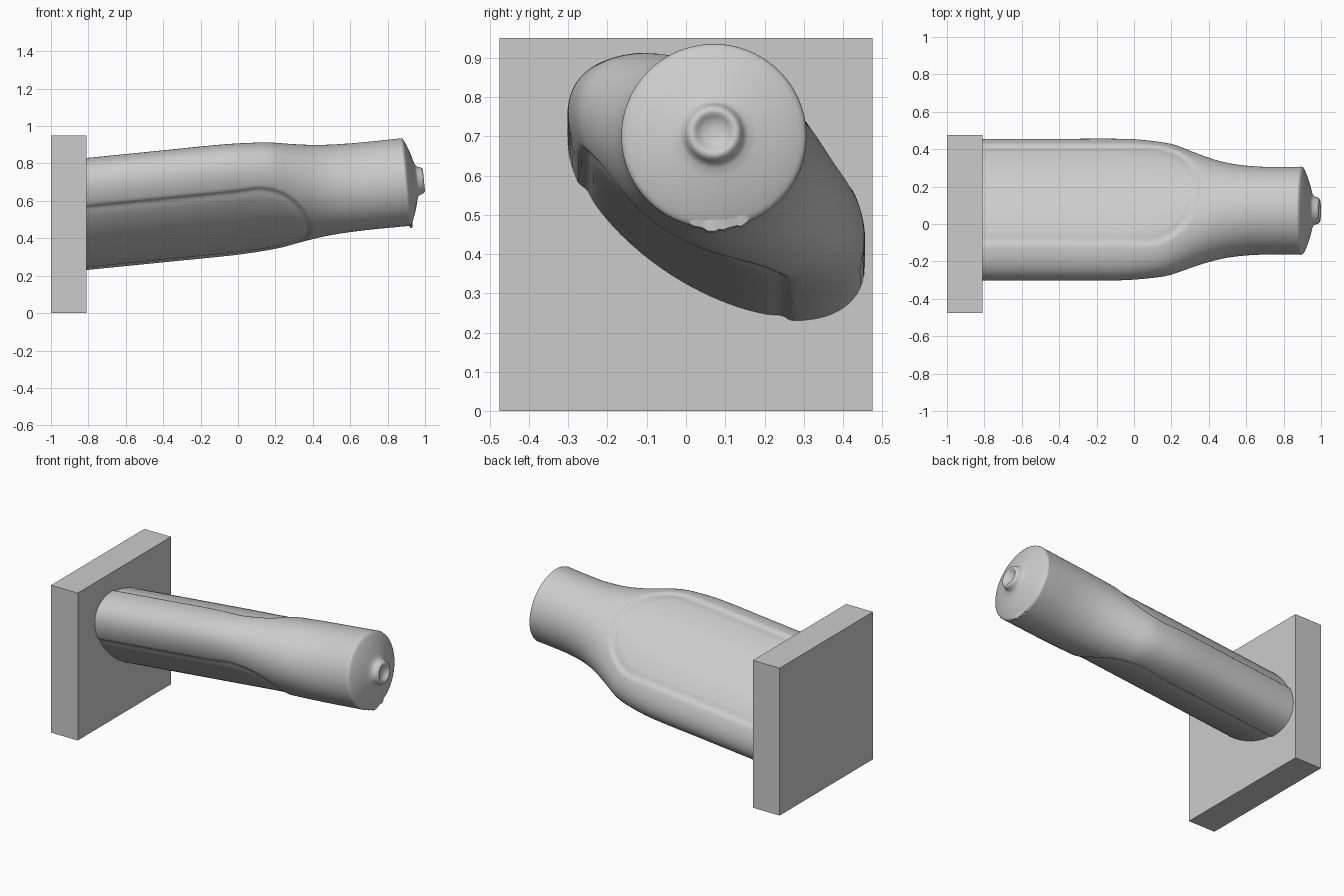
import bpy, bmesh, math, random

if "Cube" in bpy.data.objects:
    bpy.data.objects.remove(bpy.data.objects["Cube"])

SLOPE = 0.1                      # upward tilt of the grip axis
PHI = math.atan(SLOPE)
TILT = math.radians(-32.7)       # roll of the oval section
SEG = 160


def axis_point(X, dy, dz):
    """Point at axis station X, offset in the plane square to the axis."""
    cy = 0.077 - 0.006 * max(0, min(1, X / 0.7))
    return (X - dz * math.sin(PHI), cy + dy, 0.53 + SLOPE * (X + 0.81) + dz * math.cos(PHI))


def smooth(e0, e1, v):
    t = max(0, min(1, (v - e0) / (e1 - e0)))
    return t * t * (3 - 2 * t)


def spline(keys, X):
    """Catmull-Rom through (X, value, value) keys."""
    i = max(j for j in range(len(keys) - 1) if keys[j][0] <= X or j == 0)
    k = [keys[max(0, min(len(keys) - 1, i + d))] for d in (-1, 0, 1, 2)]
    h = k[2][0] - k[1][0]
    t = (X - k[1][0]) / h
    out = []
    for c in (1, 2):
        m1 = (k[2][c] - k[0][c]) / (k[2][0] - k[0][0]) * h
        m2 = (k[3][c] - k[1][c]) / (k[3][0] - k[1][0]) * h
        out.append((2*t**3 - 3*t*t + 1) * k[1][c] + (t**3 - 2*t*t + t) * m1
                   + (3*t*t - 2*t**3) * k[2][c] + (t**3 - t*t) * m2)
    return out


def loft(name, rings, cap_start=False, cap_end=False, closed=True, angle=40):
    bm = bmesh.new()
    vr = [[bm.verts.new(p) for p in r] for r in rings]
    n = len(rings[0])
    for r0, r1 in zip(vr, vr[1:]):
        for i in range(n if closed else n - 1):
            j = (i + 1) % n
            bm.faces.new((r0[i], r0[j], r1[j], r1[i]))
    if cap_start:
        bm.faces.new(vr[0])
    if cap_end:
        bm.faces.new(vr[-1])
    bmesh.ops.recalc_face_normals(bm, faces=bm.faces)
    me = bpy.data.meshes.new(name)
    bm.to_mesh(me)
    bm.free()
    ob = bpy.data.objects.new(name, me)
    bpy.context.collection.objects.link(ob)
    bpy.ops.object.select_all(action='DESELECT')
    ob.select_set(True)
    bpy.context.view_layer.objects.active = ob
    bpy.ops.object.shade_smooth_by_angle(angle=math.radians(angle))
    return ob


# Mounting plate
bpy.ops.mesh.primitive_cube_add(size=1, location=(-0.905, 0, 0.475))
plate = bpy.context.object
plate.name = "mounting_plate"
plate.scale = (0.19, 0.95, 0.95)

# Oval body narrowing to a round neck, with a recessed panel on each flat side
keys = [(-0.87, .426, .225), (-0.4, .426, .225), (-0.05, .425, .225), (0.1, .410, .225),
        (0.2, .389, .225), (0.3, .343, .226), (0.4, .297, .228), (0.5, .262, .231),
        (0.6, .243, .233), (0.7, .235, .234), (0.895, .235, .235)]


def body_ring(X):
    a, b = spline(keys, X)
    pts = []
    for i in range(SEG):
        t = 2 * math.pi * i / SEG
        u, v = a * math.cos(t), b * math.sin(t)
        ex = max(0, X - 0.08) / 0.30
        r = math.hypot(ex, u / 0.325)
        depth = 0.010 * (1 - smooth(0.90, 1.0, r)) + 0.003 * (
            smooth(0.80, 0.90, r) - smooth(0.90, 1.0, r))
        v -= math.copysign(min(depth, abs(v)), v)
        pts.append(axis_point(X, u * math.cos(TILT) - v * math.sin(TILT),
                              u * math.sin(TILT) + v * math.cos(TILT)))
    return pts


N = 150
loft("grip_body", [body_ring(-0.87 + 1.765 * i / N) for i in range(N + 1)], cap_start=True)


# Domed end with a dimpled central nub
def circle(X, r, n=96):
    return [axis_point(X, r * math.cos(2 * math.pi * i / n), r * math.sin(2 * math.pi * i / n))
            for i in range(n)]


profile = [(.885, .2345), (.893, .236), (.901, .233), (.906, .226), (.911, .217), (.924, .185),
           (.938, .145), (.947, .110), (.954, .088), (.962, .077), (.978, .072), (.989, .066),
           (.994, .058), (.993, .050), (.985, .042), (.976, .028), (.973, .012)]
loft("end_cap", [circle(X, r) for X, r in profile], cap_end=True)

# Torn lip under the end cap
random.seed(4)
inner, mid, outer = [], [], []
for i in range(19):
    f = i / 18
    t = -math.pi / 2 + (f - 0.42) * 0.70
    fade = math.sin(math.pi * f) ** 0.5 if 0 < i < 18 else 0
    rag = fade * (0.006 + random.random() * 0.010)
    for ring, X, r in ((inner, .892, .229), (mid, .897, .234 + rag),
                       (outer, .902 + rag * 0.5, .231 + rag)):
        ring.append(axis_point(X, r * math.cos(t), r * math.sin(t)))
back = [axis_point(.912, .212 * math.cos(-math.pi / 2 + (i / 18 - 0.42) * 0.70),
                   .212 * math.sin(-math.pi / 2 + (i / 18 - 0.42) * 0.70)) for i in range(19)]
loft("torn_lip", [inner, mid, outer, back], closed=False, angle=30)
